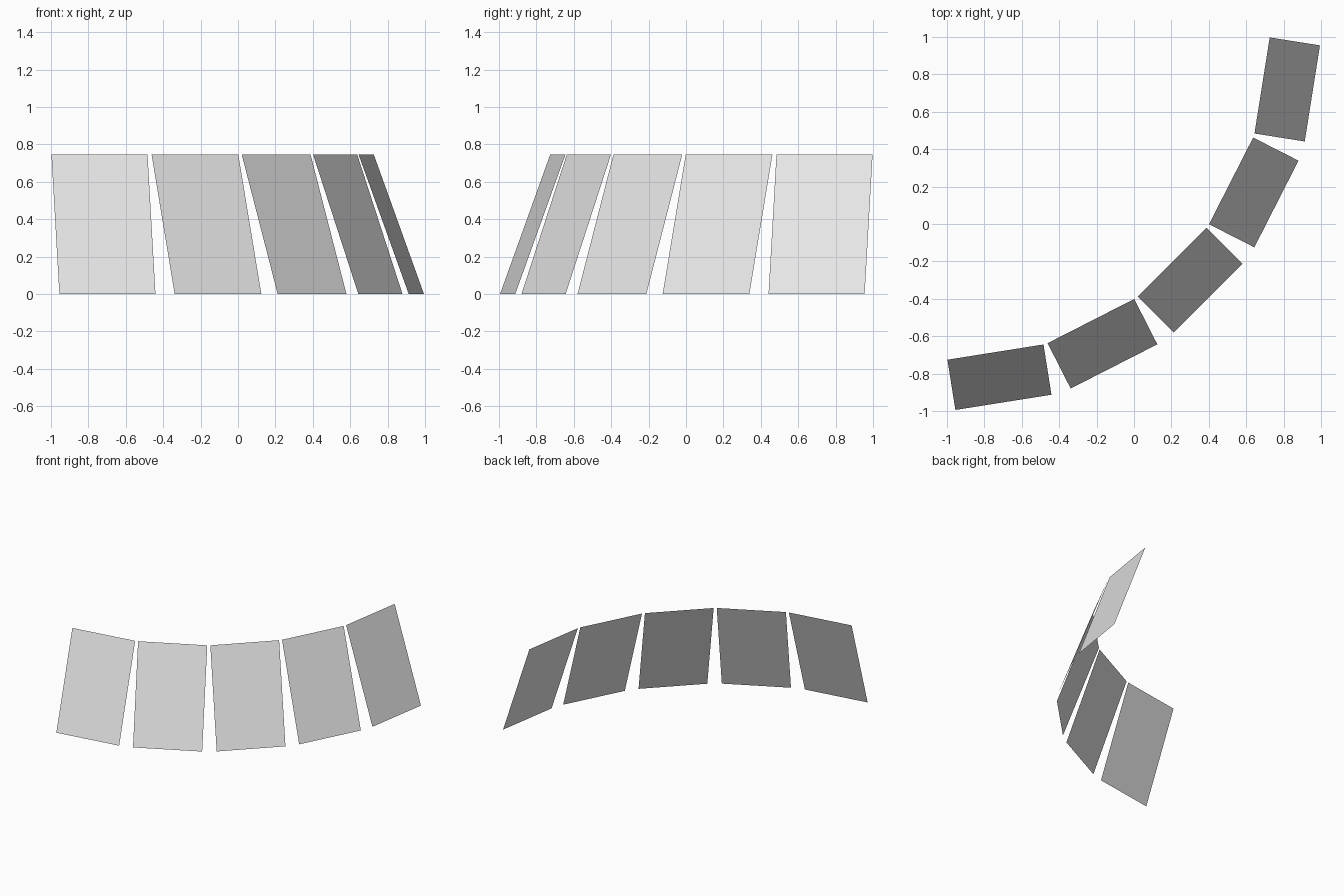
import bpy
import bmesh
from math import sin, cos, radians
from mathutils import Vector

cube = bpy.data.objects.get("Cube")
if cube:
    bpy.data.objects.remove(cube, do_unlink=True)

# Plain grey panel colour
grey = bpy.data.materials.new("light_grey")
grey.use_nodes = True
colour = (0.8, 0.8, 0.8, 1)
grey.diffuse_color = colour
grey.node_tree.nodes["Principled BSDF"].inputs["Base Color"].default_value = colour

WIDTH, HEIGHT, LEAN = 0.52, 0.747, 0.272
RADIUS = 1.851
CENTRE = Vector((-1.009, 1.009, 0))


def add_panel(name, angle):
    """Flat sheet on the arc, leaning inward at the top and facing outward."""
    along = Vector((cos(angle), sin(angle), 0))
    outward = Vector((sin(angle), -cos(angle), 0))
    rise = Vector((0, 0, HEIGHT)) - outward * LEAN
    foot = CENTRE + outward * (RADIUS + LEAN / 2)
    side = along * WIDTH / 2
    bm = bmesh.new()
    corners = (foot - side, foot + side, foot + side + rise, foot - side + rise)
    bm.faces.new([bm.verts.new(c) for c in corners])
    mesh = bpy.data.meshes.new(name)
    bm.to_mesh(mesh)
    bm.free()
    mesh.materials.append(grey)
    bpy.context.collection.objects.link(bpy.data.objects.new(name, mesh))


# Five panels evenly spread round a quarter circle
for i in range(5):
    add_panel(f"panel_{i + 1}", radians(9 + 18 * i))
